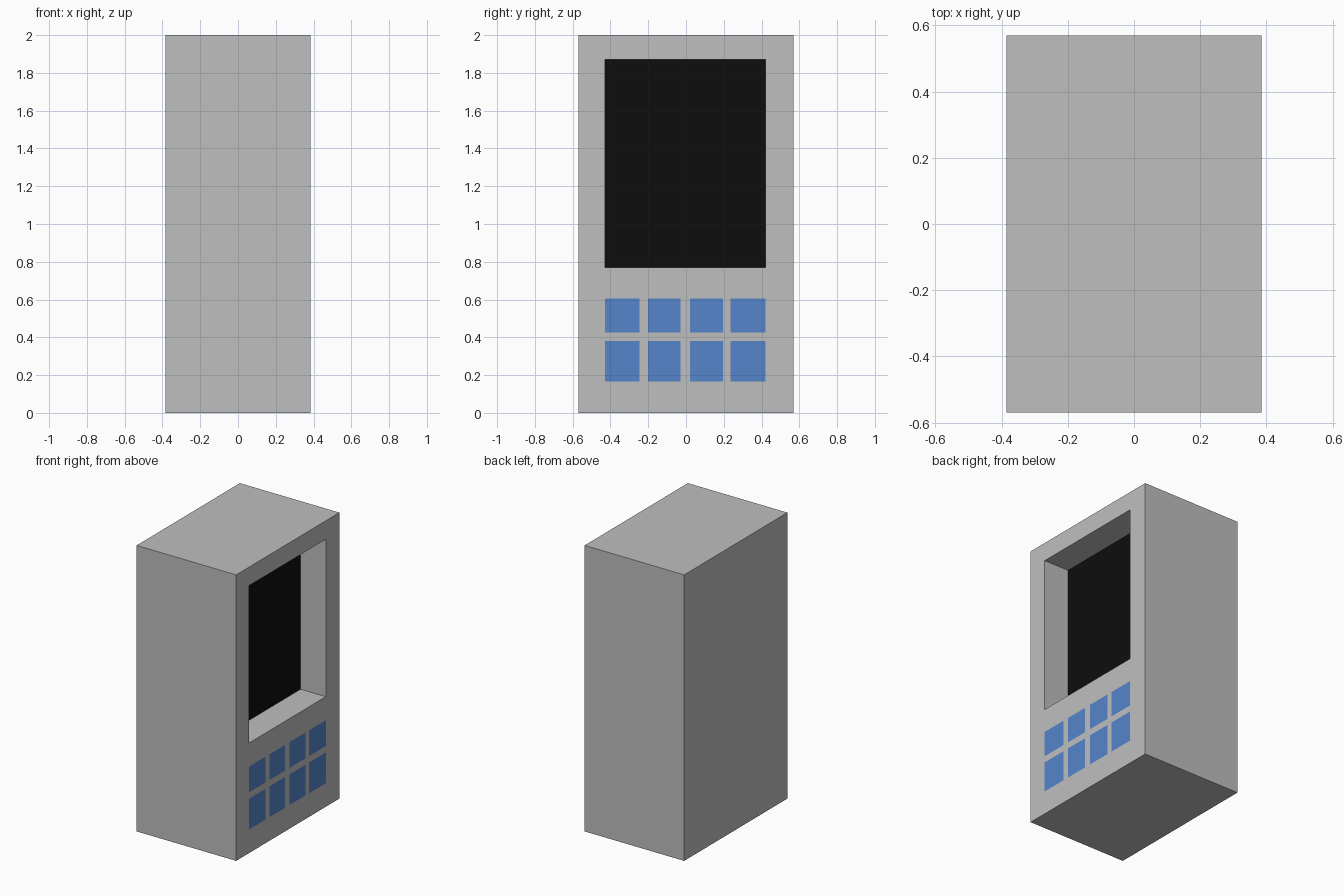
import bpy, bmesh
from mathutils import Vector

if "Cube" in bpy.data.objects:
    bpy.data.objects.remove(bpy.data.objects["Cube"])

HX, HY, H = 0.385, 0.57, 2.0           # half width, half length, height
DEPTH = 0.195                          # screen recess
WIN_Y, WIN_Z = (-0.43, 0.42), (0.77, 1.87)
KEY_COLS = [(-0.43, -0.245), (-0.20, -0.03), (0.02, 0.195), (0.235, 0.42)]
KEY_ROWS = [(0.165, 0.38), (0.425, 0.605)]


def material(name, rgb):
    m = bpy.data.materials.new(name)
    m.diffuse_color = (*rgb, 1)
    m.use_nodes = True
    m.node_tree.nodes["Principled BSDF"].inputs["Base Color"].default_value = m.diffuse_color
    return m


def inside(v, span):
    return span[0] < v < span[1]


bm = bmesh.new()
bmesh.ops.create_cube(bm, size=1)
for v in bm.verts:
    v.co = Vector((v.co.x * 2 * HX, v.co.y * 2 * HY, (v.co.z + 0.5) * H))


def panel_faces():
    return [f for f in bm.faces if f.normal.x > 0.9]


def cut(axis, pos, keep):
    """Slice the panel faces that pass the keep test."""
    faces = [f for f in panel_faces() if keep(f.calc_center_median())]
    geom = set(faces)
    for f in faces:
        geom.update(f.edges, f.verts)
    normal = Vector((0, 0, 0))
    normal[axis] = 1
    bmesh.ops.bisect_plane(bm, geom=list(geom), plane_co=normal * pos, plane_no=normal)
    bm.normal_update()


# cut the panel into bands, then cut columns inside each band
bm.normal_update()
bands = KEY_ROWS + [WIN_Z]
for band in bands:
    for z in band:
        cut(2, z, lambda c: True)
for row in KEY_ROWS:
    for col in KEY_COLS:
        for y in col:
            cut(1, y, lambda c: inside(c.z, row))
for y in WIN_Y:
    cut(1, y, lambda c: inside(c.z, WIN_Z))

# colour the keys and find the screen
screen = []
for f in panel_faces():
    c = f.calc_center_median()
    if any(inside(c.z, r) for r in KEY_ROWS) and any(inside(c.y, k) for k in KEY_COLS):
        f.material_index = 2
    elif inside(c.z, WIN_Z) and inside(c.y, WIN_Y):
        screen.append(f)

# push the screen back into the cabinet
result = bmesh.ops.extrude_discrete_faces(bm, faces=screen)
for f in result["faces"]:
    f.material_index = 1
    for v in f.verts:
        v.co.x -= DEPTH
bmesh.ops.recalc_face_normals(bm, faces=bm.faces)

mesh = bpy.data.meshes.new("cabinet")
bm.to_mesh(mesh)
bm.free()
mesh.materials.append(material("light grey", (0.52, 0.52, 0.52)))
mesh.materials.append(material("screen black", (0.004, 0.004, 0.004)))
mesh.materials.append(material("key blue", (0.09, 0.235, 0.60)))
cabinet = bpy.data.objects.new("cabinet", mesh)
bpy.context.collection.objects.link(cabinet)
